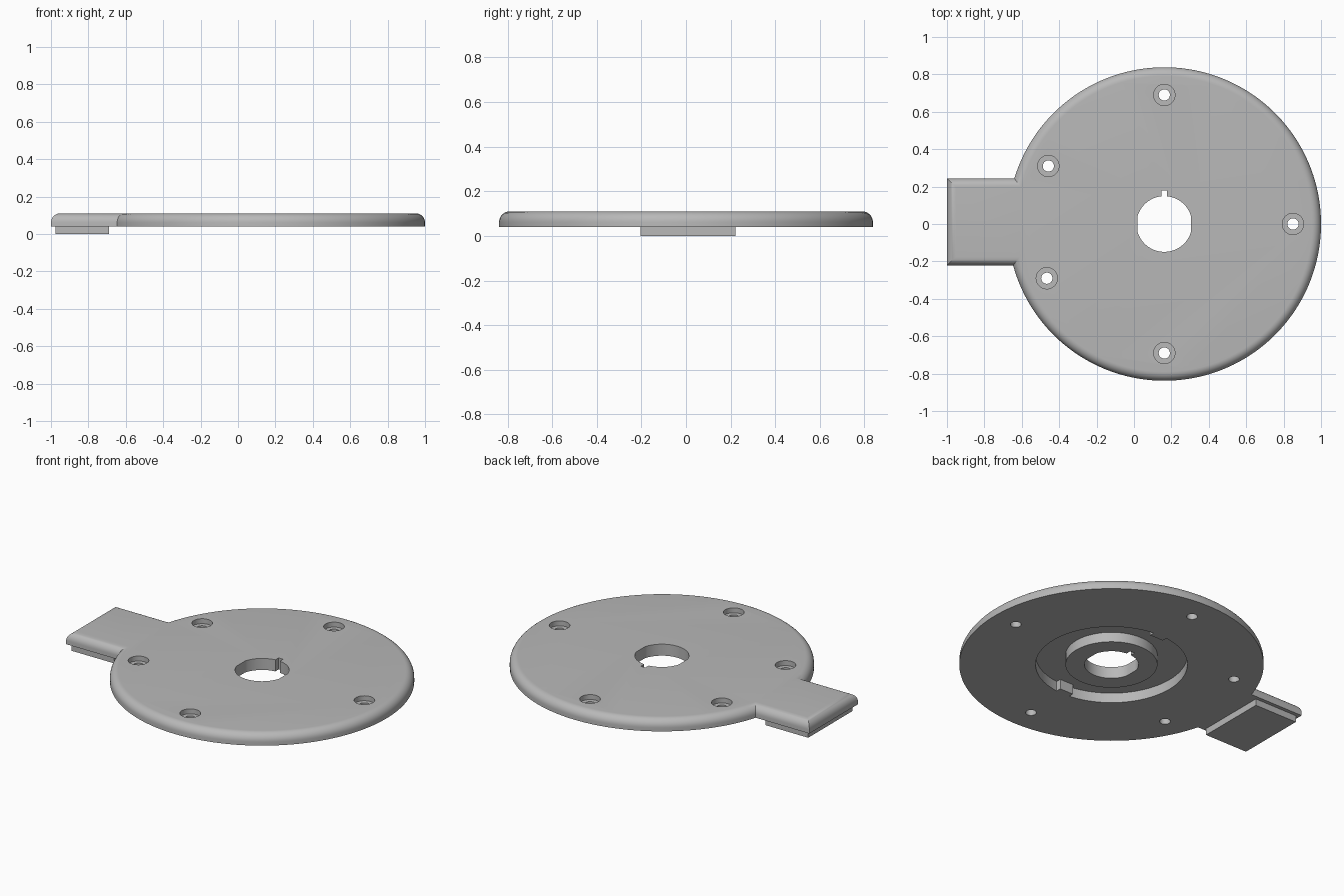
import bpy, bmesh, math
from math import sin, cos, asin, pi

if "Cube" in bpy.data.objects:
    bpy.data.objects.remove(bpy.data.objects["Cube"])

CX, R = 0.162, 0.838          # disc centre and radius
Z0, Z1 = 0.04, 0.11           # plate underside and top

grey = bpy.data.materials.new("grey plastic")
grey.diffuse_color = (0.48, 0.48, 0.48, 1)
grey.use_nodes = True
grey.node_tree.nodes["Principled BSDF"].inputs["Base Color"].default_value = grey.diffuse_color


def arc(r, a0, a1, n):
    return [(CX + r * cos(a0 + (a1 - a0) * i / n), r * sin(a0 + (a1 - a0) * i / n))
            for i in range(n + 1)]


def circle(r, n, x=CX, y=0.0):
    return [(x + r * cos(2 * pi * i / n), y + r * sin(2 * pi * i / n)) for i in range(n)]


def rect(x0, x1, y0, y1):
    return [(x0, y0), (x1, y0), (x1, y1), (x0, y1)]


def prism(name, outline, z0, z1, round_top=0):
    """Extrude a closed outline, optionally rounding its top rim."""
    bm = bmesh.new()
    base = bm.faces.new([bm.verts.new((x, y, z0)) for x, y in outline])
    ext = bmesh.ops.extrude_face_region(bm, geom=[base], use_keep_orig=True)
    top = [v for v in ext["geom"] if isinstance(v, bmesh.types.BMVert)]
    bmesh.ops.translate(bm, verts=top, vec=(0, 0, z1 - z0))
    bmesh.ops.recalc_face_normals(bm, faces=bm.faces)
    if round_top:
        rim = [e for e in bm.edges if all(v.co.z > z1 - 1e-5 for v in e.verts)]
        bmesh.ops.bevel(bm, geom=rim, offset=round_top, segments=8, profile=0.5,
                        affect='EDGES', clamp_overlap=False)
    me = bpy.data.meshes.new(name)
    bm.to_mesh(me)
    bm.free()
    me.materials.append(grey)
    ob = bpy.data.objects.new(name, me)
    bpy.context.collection.objects.link(ob)
    return ob


def boolean(target, tool, op='DIFFERENCE'):
    bpy.context.view_layer.objects.active = target
    mod = target.modifiers.new("cut", 'BOOLEAN')
    mod.operation, mod.solver, mod.object = op, 'EXACT', tool
    bpy.ops.object.modifier_apply(modifier=mod.name)
    bpy.data.objects.remove(tool)


# Round plate with a square handle tab, rounded along the top rim
ty0, ty1 = -0.222, 0.244
outline = arc(R, -pi + asin(-ty0 / R), pi - asin(ty1 / R), 140) + [(-1, ty1), (-1, ty0)]
plate = prism("cover_plate", outline, Z0, Z1, 0.048)

# Annular groove underneath, with two small keys left on its outer wall
groove = prism("groove_cutter", circle(0.418, 96), Z0 - 0.05, 0.1)
boolean(groove, prism("hub", circle(0.253, 72), -0.1, 0.2))
for s in (-1, 1):
    ys = sorted((s * 0.385, s * 0.45))
    boolean(groove, prism("key", rect(CX - 0.045, CX + 0.045, *ys), -0.1, 0.2))
boolean(plate, groove)

# Shaft hole with two flat sides and a keyway
hole = [(min(max(x, CX - 0.143), CX + 0.143), y) for x, y in circle(0.149, 64)]
boolean(plate, prism("shaft_cutter", hole, -0.1, 0.3))
boolean(plate, prism("keyway_cutter", rect(CX - 0.015, CX + 0.015, 0.1, 0.18), -0.1, 0.3))

# Counterbored screw holes
for x, y in [(CX, 0.69), (CX, -0.69), (0.85, 0), (-0.458, 0.31), (-0.466, -0.29)]:
    boolean(plate, prism("bore_cutter", circle(0.057, 32, x, y), 0.08, 0.3))
    boolean(plate, prism("screw_cutter", circle(0.03, 24, x, y), -0.1, 0.3))

# Pad under the tab
pad = prism("tab_pad", rect(-0.977, -0.69, -0.205, 0.222), 0, Z0)

for ob in (plate, pad):
    bpy.ops.object.select_all(action='DESELECT')
    ob.select_set(True)
    bpy.context.view_layer.objects.active = ob
    bpy.ops.object.shade_smooth_by_angle(angle=math.radians(30))
